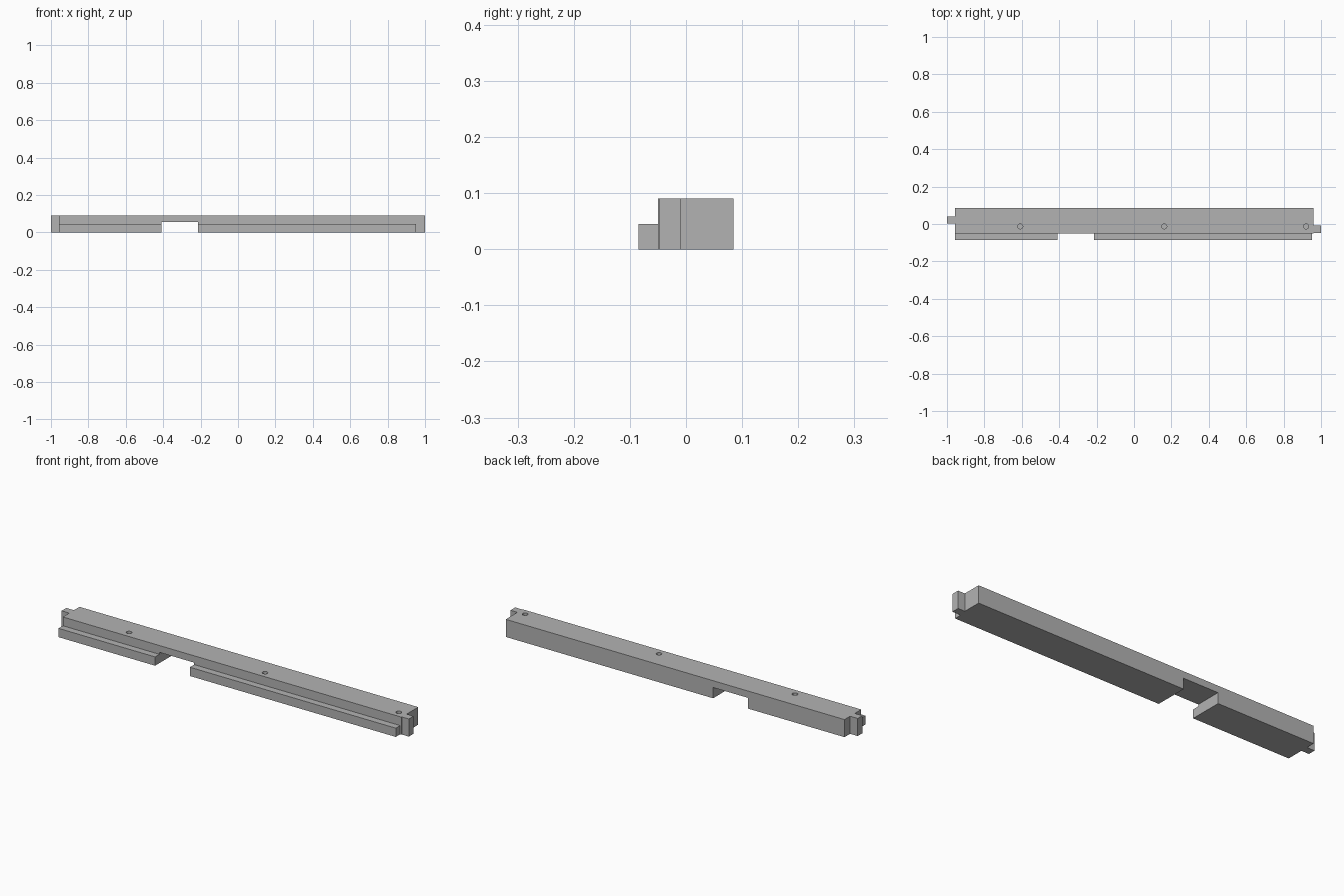
import bpy
import bmesh
from mathutils import Matrix, Vector

if "Cube" in bpy.data.objects:
    bpy.data.objects.remove(bpy.data.objects["Cube"], do_unlink=True)

grey = bpy.data.materials.new("plain grey")
grey.use_nodes = True
colour = (0.45, 0.45, 0.45, 1)
grey.diffuse_color = colour
grey.node_tree.nodes["Principled BSDF"].inputs["Base Color"].default_value = colour


def make_object(name, bm):
    bmesh.ops.recalc_face_normals(bm, faces=bm.faces)
    mesh = bpy.data.meshes.new(name)
    bm.to_mesh(mesh)
    bm.free()
    mesh.materials.append(grey)
    obj = bpy.data.objects.new(name, mesh)
    bpy.context.collection.objects.link(obj)
    return obj


def prism(name, outline, z0, z1):
    """Extrude a plan outline between two heights."""
    bm = bmesh.new()
    face = bm.faces.new([bm.verts.new((x, y, z0)) for x, y in outline])
    top = bmesh.ops.extrude_face_region(bm, geom=[face])["geom"]
    verts = [v for v in top if isinstance(v, bmesh.types.BMVert)]
    bmesh.ops.translate(bm, verts=verts, vec=Vector((0, 0, z1 - z0)))
    return make_object(name, bm)


def box(name, x0, x1, y0, y1, z0, z1):
    return prism(name, [(x0, y0), (x1, y0), (x1, y1), (x0, y1)], z0, z1)


def combine(target, tool, operation):
    """Apply a boolean and discard the tool."""
    mod = target.modifiers.new(operation, "BOOLEAN")
    mod.operation = operation
    mod.solver = "EXACT"
    mod.object = tool
    bpy.context.view_layer.objects.active = target
    bpy.ops.object.modifier_apply(modifier=mod.name)
    bpy.data.objects.remove(tool, do_unlink=True)


LEFT, RIGHT = -0.957, 0.961
FRONT, BACK, TOP = -0.05, 0.085, 0.09

# Main beam with an offset joining tab at each end
beam = prism("beam", [
    (LEFT, FRONT), (RIGHT, FRONT),
    (RIGHT, -0.047), (1, -0.047), (1, -0.009), (RIGHT, -0.009),
    (RIGHT, BACK), (LEFT, BACK),
    (LEFT, 0.04), (-1, 0.04), (-1, 0.002), (LEFT, 0.002)], 0, TOP)

# Low ledge along the front
ledge = box("front_ledge", LEFT, 0.953, -0.085, FRONT + 0.02, 0, 0.045)
combine(beam, ledge, "UNION")

# Passage under the beam
notch = box("notch_cutter", -0.41, -0.213, -0.2, 0.2, -0.1, 0.055)
combine(beam, notch, "DIFFERENCE")

# Blind screw holes in the top
for x in (-0.608, 0.162, 0.92):
    bm = bmesh.new()
    bmesh.ops.create_cone(bm, cap_ends=True, segments=24, radius1=0.0135,
                          radius2=0.0135, depth=0.08,
                          matrix=Matrix.Translation((x, -0.013, TOP)))
    combine(beam, make_object("hole_cutter", bm), "DIFFERENCE")

bpy.ops.object.select_all(action="DESELECT")
beam.select_set(True)
bpy.context.view_layer.objects.active = beam
bpy.ops.object.shade_smooth_by_angle()
